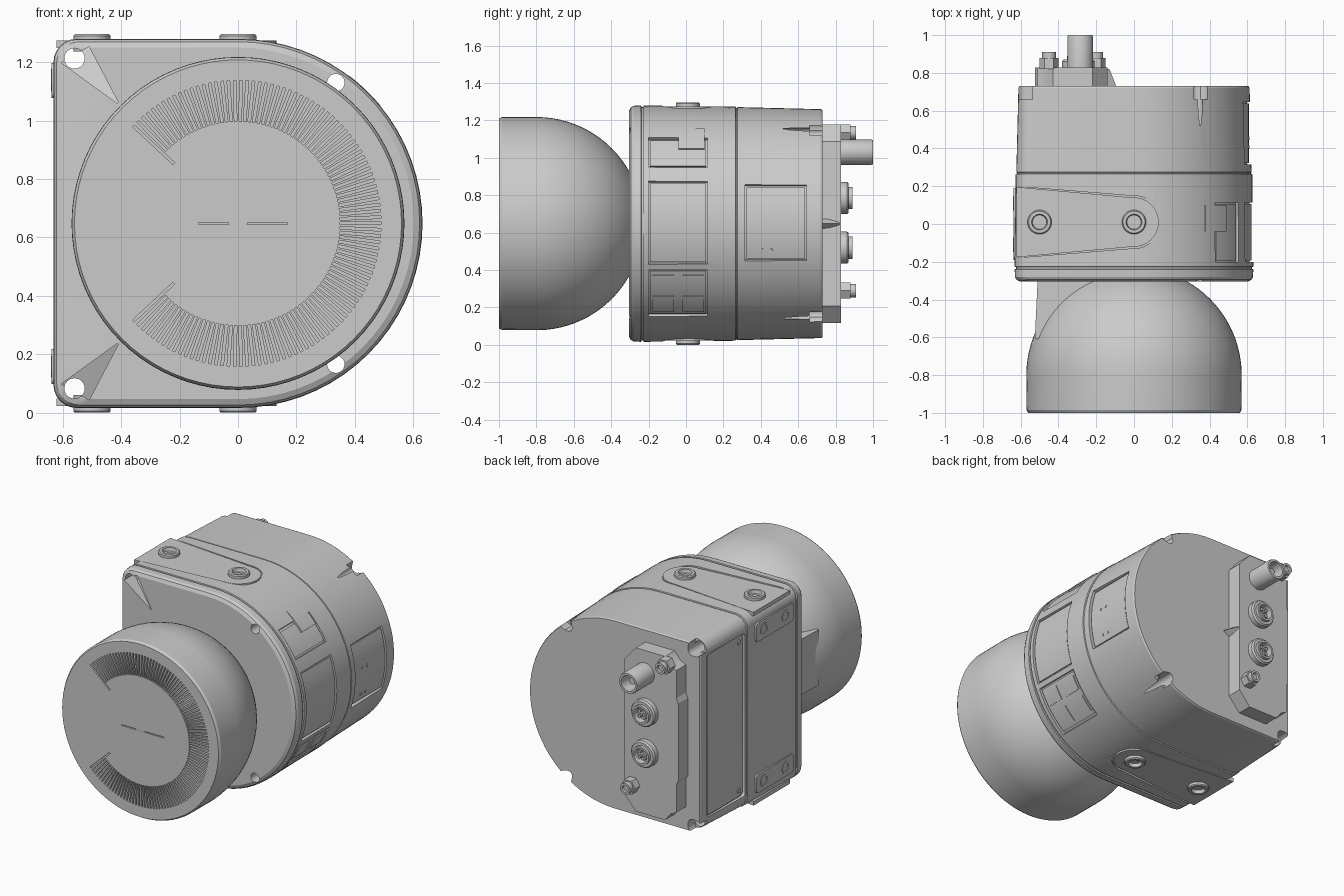
import bpy, bmesh
from math import sin, cos, pi, radians, asin, degrees
from mathutils import Vector

if "Cube" in bpy.data.objects:
    bpy.data.objects.remove(bpy.data.objects["Cube"])

ZC, R = 0.648, 0.632


def make(name, bm):
    bmesh.ops.recalc_face_normals(bm, faces=bm.faces)
    me = bpy.data.meshes.new(name)
    bm.to_mesh(me)
    bm.free()
    ob = bpy.data.objects.new(name, me)
    bpy.context.collection.objects.link(ob)
    return ob


def loft(name, rings):
    bm = bmesh.new()
    vs = [[bm.verts.new(p) for p in ring] for ring in rings]
    n = len(vs[0])
    for a, b in zip(vs, vs[1:]):
        for i in range(n):
            bm.faces.new((a[i], a[(i + 1) % n], b[(i + 1) % n], b[i]))
    bm.faces.new(vs[0])
    bm.faces.new(vs[-1])
    return make(name, bm)


def prism(name, pts, axis, a, b):
    put = {'x': lambda u, v, w: (w, u, v), 'y': lambda u, v, w: (u, w, v),
           'z': lambda u, v, w: (u, v, w)}[axis]
    return loft(name, [[put(u, v, w) for u, v in pts] for w in (a, b)])


def rect(u0, u1, v0, v1, r=0.02):
    pts = []
    for cu, cv, s in ((u1 - r, v1 - r, 0), (u0 + r, v1 - r, 90), (u0 + r, v0 + r, 180), (u1 - r, v0 + r, 270)):
        pts += [(cu + r * cos(radians(s + 22.5 * k)), cv + r * sin(radians(s + 22.5 * k))) for k in range(5)]
    return pts


def sector(name, z0, z1, r0, r1, y0, y1):
    """Curved block wrapped on the round side of the housing."""
    a0, a1 = (asin((z - ZC) / R) for z in (z0, z1))
    arc = [a0 + (a1 - a0) * i / 12 for i in range(13)]
    pts = [(r1 * cos(a), ZC + r1 * sin(a)) for a in arc] + [(r0 * cos(a), ZC + r0 * sin(a)) for a in reversed(arc)]
    return prism(name, pts, 'y', y0, y1)


def lathe(name, prof, origin, direction, segs=32):
    """Revolve (radius, height) profile; first and last radius are capped."""
    q = Vector((0, 0, 1)).rotation_difference(Vector(direction))
    o = Vector(origin)
    return loft(name, [[o + q @ Vector((r * cos(2 * pi * i / segs), r * sin(2 * pi * i / segs), h))
                        for i in range(segs)] for r, h in prof])


def cyl(name, r, h, origin, direction, segs=24):
    return lathe(name, [(r, 0), (r, h)], origin, direction, segs)


def cut(ob, *cutters):
    for c in cutters:
        m = ob.modifiers.new("cut", 'BOOLEAN')
        m.operation, m.solver, m.object = 'DIFFERENCE', 'EXACT', c
        bpy.context.view_layer.objects.active = ob
        bpy.ops.object.modifier_apply(modifier=m.name)
        bpy.data.objects.remove(c)


def d_ring(y, inset):
    """D-shaped section: round on the right, small corner radii on the left."""
    r, c = R - inset, 0.08
    pts = [(r * cos(a), r * sin(a)) for a in (-pi / 2 + pi * i / 36 for i in range(37))]
    for s, base in ((1, 90), (-1, 180)):
        pts += [(-r + c + c * cos(radians(base + 15 * k)), s * (r - c) + c * sin(radians(base + 15 * k)))
                for k in range(7)]
    return [(x, y, ZC + z) for x, z in pts]


# Housing: front flange, groove, seam, tapered rear
housing = loft("housing", [d_ring(*s) for s in (
    (-0.305, 0.03), (-0.295, 0.01), (-0.28, 0.002), (-0.24, 0), (-0.238, 0.008), (-0.228, 0.008), (-0.226, 0),
    (0.265, 0.006), (0.267, 0.013), (0.273, 0.013), (0.275, 0.009), (0.72, 0.02), (0.73, 0.025))])

# Through holes, rear notches and front corner pockets
for s in (1, -1):
    cut(housing,
        cyl("c", 0.03, 1.4, (0.335, -0.5, ZC + s * 0.482), (0, 1, 0)),
        cyl("c", 0.045, 0.2, (0.355, 0.66, ZC + s * 0.502), (0, 1, 0)),
        cyl("c", 0.035, 1.4, (-0.56, -0.5, ZC + s * 0.565), (0, 1, 0)),
        cyl("c", 0.05, 0.2, (-0.575, 0.66, ZC + s * 0.58), (0, 1, 0)))
    bm = bmesh.new()
    for x, z, y in ((-0.605, 0.55, -0.2), (-0.51, 0.605, -0.2), (-0.45, 0.49, -0.27), (-0.405, 0.405, -0.304)):
        for yy in (y, -0.4):
            bm.verts.new((x, yy, ZC + s * z))
    bmesh.ops.convex_hull(bm, input=bm.verts)
    cut(housing, make("c", bm))


# Mounting pads with screw bosses, top and bottom
def pad_outline(g):
    arc = [radians(-95 + 190 * i / 16) for i in range(17)]
    return [(-0.7, -0.18 - g)] + [((0.135 + g) * cos(a), 0.01 + (0.135 + g) * sin(a)) for a in arc] + [(-0.7, 0.2 + g)]


for s, side in ((1, "top"), (-1, "bottom")):
    cut(housing, prism("c", pad_outline(0.005), 'z', ZC + s * 0.616, ZC + s * 0.7))
    pad = pad_outline(-0.004)
    pad[0], pad[-1] = (-0.622, -0.176), (-0.622, 0.196)
    prism(f"mount_pad_{side}", pad, 'z', ZC + s * 0.6, ZC + s * 0.626)
    for x in (-0.5, 0):
        o = (x, 0.01, ZC + s * 0.628)
        lathe(f"screw_boss_{side}", [(0.064, -0.04), (0.064, 0.014), (0.058, 0.02), (0.042, 0.02), (0.036, -0.008)],
              o, (0, 0, s))
        cyl(f"boss_socket_{side}", 0.02, 0.02, (x, 0.01, ZC + s * 0.61), (0, 0, s), 6)

# Inset label panels on the round side
for name, z0, z1, y0, y1, r in (("small_panel", 0.95, 1.11, -0.2, 0.115, R), ("label_panel", 0.43, 0.875, -0.2, 0.115, R),
                                ("icon_panel", 0.15, 0.4, -0.2, 0.115, R), ("rear_panel", 0.445, 0.86, 0.315, 0.645, 0.618)):
    cut(housing, sector("c", z0, z1, r - 0.02, 0.72, y0, y1))
    sector(name, z0 + 0.01, z1 - 0.01, r - 0.03, r - 0.01, y0 + 0.008, y1 - 0.008)
for y in (-0.18, -0.02):
    for z in (0.175, 0.29):
        sector("icon_tile", z, z + 0.08, R - 0.02, R - 0.004, y, y + 0.115)
sector("small_panel_tab", 1.05, 1.155, R - 0.02, R + 0.001, -0.04, 0.1)
for y in (0.41, 0.455):
    for z in (0.5, 0.68):
        a = asin((z - ZC) / R)
        d = (cos(a), 0, sin(a))
        cyl("panel_rivet", 0.009, 0.02, (0.592 * d[0], y, ZC + 0.592 * d[2]), d, 12)

# Flat left side: access cover and screw plates
cut(housing, prism("c", rect(0.285, 0.66, 0.12, 1.175), 'x', -0.8, -0.602))
prism("access_cover", rect(0.293, 0.652, 0.128, 1.167), 'x', -0.59, -0.609)
for s in (1, -1):
    cyl("cover_screw", 0.016, 0.02, (-0.595, 0.33, ZC + s * 0.48), (-1, 0, 0), 12)
    zc = ZC + s * 0.49
    prism("screw_plate", rect(-0.19, 0.19, zc - 0.06, zc + 0.06), 'x', -0.61, -0.638)
    for y in (-0.11, 0.11):
        lathe("plate_screw", [(0.038, 0), (0.038, 0.026), (0.026, 0.026), (0.022, 0.012)], (-0.615, y, zc), (-1, 0, 0))

# Scanner head: half sphere with short cylinder and flat face
dome = [(0.57 * cos(radians(a)), -0.8 + 0.57 * sin(radians(a))) for a in range(61, -1, -4)]
head = lathe("scanner_head", [(r, -y) for r, y in dome] + [(0.57, 0.8), (0.569, 0.985), (0.56, 1.0)],
             (0, 0, ZC), (0, -1, 0), 80)

# Radial slots engraved in the face
bm = bmesh.new()
N = 108
for i in range(N + 1):
    a = radians(-137 + 274 * i / N)
    r0 = 0.3 if i in (0, N) else 0.35
    d, t = Vector((cos(a), 0, sin(a))), Vector((-sin(a), 0, cos(a))) * 0.0045
    o = Vector((0, -1, ZC))
    base = [o + d * r0 - t, o + d * 0.49 - t, o + d * 0.49 + t, o + d * r0 + t]
    lo, hi = ([bm.verts.new(p + Vector((0, y, 0))) for p in base] for y in (0.015, -0.02))
    bm.faces.new(lo)
    bm.faces.new(hi)
    for k in range(4):
        bm.faces.new((lo[k], lo[(k + 1) % 4], hi[(k + 1) % 4], hi[k]))
slots = make("c", bm)
cut(head, slots, prism("c", rect(-0.135, 0.17, ZC - 0.003, ZC + 0.003, 0.001), 'y', -1.05, -0.99))
cyl("face_centre", 0.032, 0.02, (0, -0.979, ZC), (0, -1, 0))

# Cable rib bridging head and housing on the left
prism("neck_rib", [(-0.2, -0.29), (-0.51, -0.29), (-0.525, -0.61), (-0.2, -0.61)], 'z', ZC - 0.18, ZC + 0.18)

# Rear connector plate (symmetric outline) with central wedge
half = [(-0.14, 0.06), (-0.14, 0.44), (-0.22, 0.53), (-0.43, 0.53), (-0.47, 0.48), (-0.51, 0.46), (-0.51, 0.28), (-0.525, 0.25)]
outline = [(x, ZC + z) for x, z in half] + [(x, ZC - z) for x, z in reversed(half)]
prism("connector_plate", outline, 'y', 0.72, 0.828)
bm = bmesh.new()
for p in ((-0.2, 0.72, ZC + 0.06), (-0.2, 0.72, ZC - 0.06), (-0.09, 0.72, ZC), (-0.2, 0.82, ZC + 0.05),
          (-0.2, 0.82, ZC - 0.05), (-0.13, 0.82, ZC)):
    bm.verts.new(p)
bmesh.ops.convex_hull(bm, input=bm.verts)
make("plate_wedge", bm)

# Connectors: long tube, two sockets with pins, two hex fittings
back = (0, 1, 0)
lathe("long_connector", [(0.068, 0), (0.068, 0.17), (0.064, 0.18), (0.05, 0.18), (0.046, 0.08)], (-0.285, 0.82, 1.03), back)
cyl("long_connector_core", 0.022, 0.08, (-0.285, 0.88, 1.03), back, 16)
for z in (0.785, 0.52):
    lathe("socket", [(0.086, 0), (0.086, 0.04), (0.078, 0.05), (0.06, 0.05), (0.06, 0.07), (0.047, 0.07), (0.045, 0.03)],
          (-0.295, 0.82, z), back)
    for k in range(4):
        a = radians(45 + 90 * k)
        cyl("socket_pin", 0.01, 0.03, (-0.295 + 0.025 * cos(a), 0.845, z + 0.025 * sin(a)), back, 10)
for x, z in ((-0.45, 1.135), (-0.2, 0.29)):
    lathe("hex_fitting", [(0.05, 0), (0.05, 0.06)], (x, 0.82, z), back, 6)
    lathe("hex_fitting_tip", [(0.036, 0), (0.036, 0.085), (0.022, 0.085), (0.02, 0.07)], (x, 0.825, z), back, 20)

# Smooth curved surfaces, keep edges sharp
bpy.ops.object.select_all(action='SELECT')
bpy.context.view_layer.objects.active = housing
bpy.ops.object.shade_smooth_by_angle(angle=radians(25))
